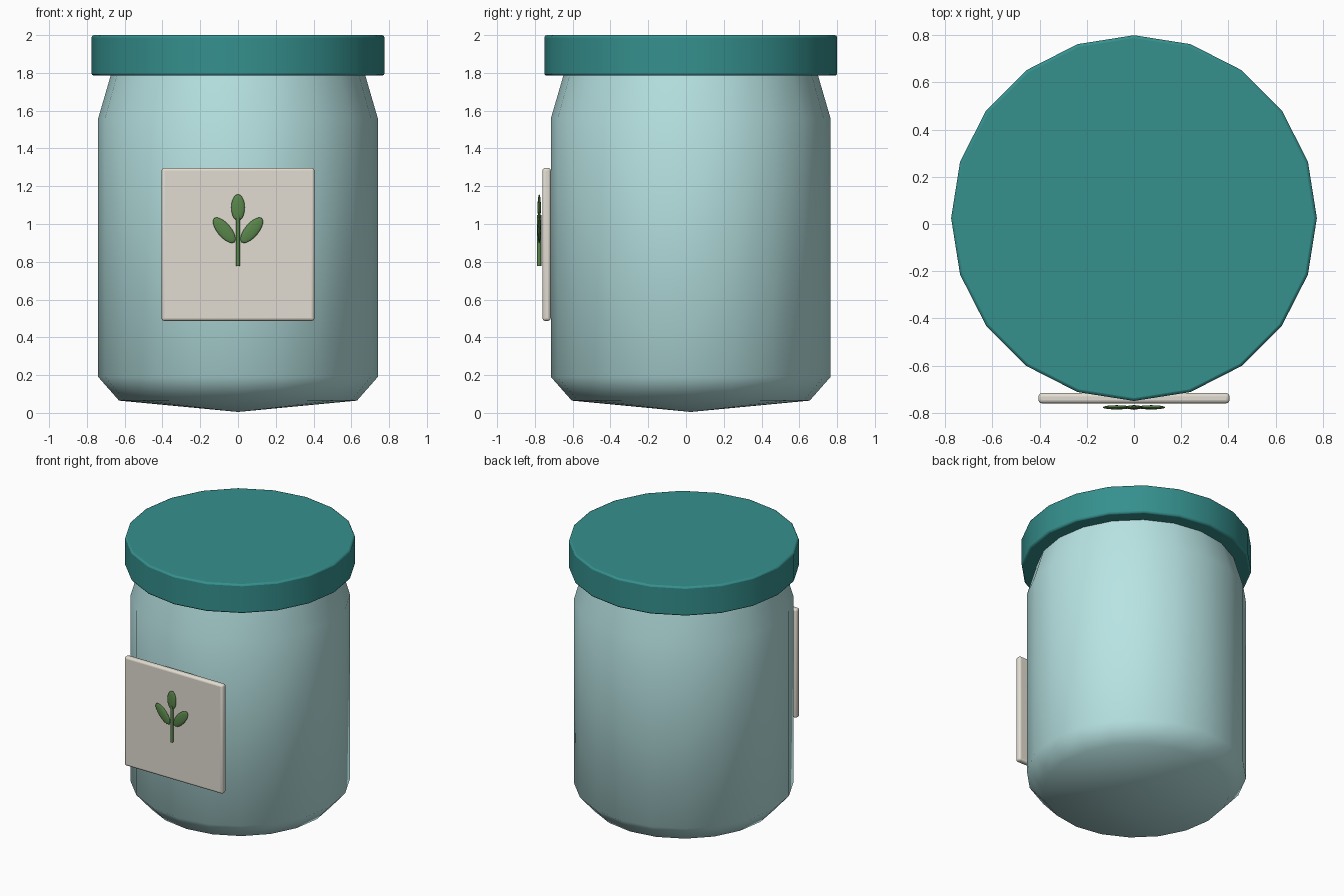
import bpy, bmesh, math
from mathutils import Matrix

if "Cube" in bpy.data.objects:
    bpy.data.objects.remove(bpy.data.objects["Cube"])

CY = 0.025  # jar axis sits slightly behind the origin


def material(name, rgb):
    m = bpy.data.materials.new(name)
    m.diffuse_color = (*rgb, 1)
    m.use_nodes = True
    m.node_tree.nodes["Principled BSDF"].inputs["Base Color"].default_value = m.diffuse_color
    return m


GLASS = material("pale_teal", (0.48, 0.77, 0.77))
TEAL = material("teal", (0.035, 0.28, 0.27))
CREAM = material("cream", (0.76, 0.72, 0.64))
GREEN = material("leaf_green", (0.10, 0.24, 0.07))


def finish(ob, name, mat, angle=40):
    ob.name = name
    ob.data.materials.append(mat)
    bpy.ops.object.select_all(action='DESELECT')
    ob.select_set(True)
    bpy.context.view_layer.objects.active = ob
    bpy.ops.object.shade_smooth_by_angle(angle=math.radians(angle))
    return ob


def bevel(ob, width, segments=2):
    mod = ob.modifiers.new("bevel", 'BEVEL')
    mod.width, mod.segments = width, segments
    mod.limit_method, mod.angle_limit = 'ANGLE', math.radians(40)


def lathe(name, profile, sides, mat, angle=40):
    """Revolve (radius, z) points around the jar axis; zero radius is a pole."""
    bm = bmesh.new()
    rings = []
    for r, z in profile:
        n = sides if r > 0 else 1
        rings.append([bm.verts.new((r * math.cos(2 * math.pi * i / sides),
                                    CY + r * math.sin(2 * math.pi * i / sides), z))
                      for i in range(n)])
    for a, b in zip(rings, rings[1:]):
        for i in range(sides):
            j = (i + 1) % sides
            loop = [a[i % len(a)], a[j % len(a)], b[j % len(b)], b[i % len(b)]]
            bm.faces.new(list(dict.fromkeys(loop)))
    bmesh.ops.recalc_face_normals(bm, faces=bm.faces)
    me = bpy.data.meshes.new(name)
    bm.to_mesh(me)
    bm.free()
    ob = bpy.data.objects.new(name, me)
    bpy.context.collection.objects.link(ob)
    return finish(ob, name, mat, angle)


# Jar body with a shallow pointed base and sloping shoulder
lathe("jar_body", [(0, 0.005), (0.63, 0.065), (0.74, 0.19), (0.74, 1.56),
                   (0.67, 1.80), (0.66, 1.90), (0, 1.90)], 20, GLASS, 50)

# Lid
bpy.ops.mesh.primitive_cylinder_add(vertices=20, radius=0.775, depth=0.215,
                                    location=(0, CY, 1.8925))
lid = bpy.context.object
lid.rotation_euler.z = 0
bevel(lid, 0.012)
finish(lid, "lid", TEAL)

# Label plate
bpy.ops.mesh.primitive_cube_add(size=1, location=(0, -0.738, 0.892))
label = bpy.context.object
label.data.transform(Matrix.Diagonal((0.81, 0.044, 0.81, 1)))
bevel(label, 0.015, 3)
finish(label, "label", CREAM)

# Sprig: stem and three flat leaves
bpy.ops.mesh.primitive_cylinder_add(vertices=10, radius=0.011, depth=0.27,
                                    location=(0, -0.777, 0.912))
finish(bpy.context.object, "stem", GREEN)


def leaf(name, x, z, half_length, tilt):
    bpy.ops.mesh.primitive_uv_sphere_add(segments=16, ring_count=10, radius=1)
    ob = bpy.context.object
    ob.data.transform(Matrix.Translation((x, -0.777, z))
                      @ Matrix.Rotation(tilt, 4, 'Y')
                      @ Matrix.Diagonal((0.036, 0.009, half_length, 1)))
    finish(ob, name, GREEN)


leaf("leaf_top", 0, 1.087, 0.07, 0)
for side, s in (("left", -1), ("right", 1)):
    leaf("leaf_" + side, s * 0.073, 0.967, 0.083, s * math.radians(40))
